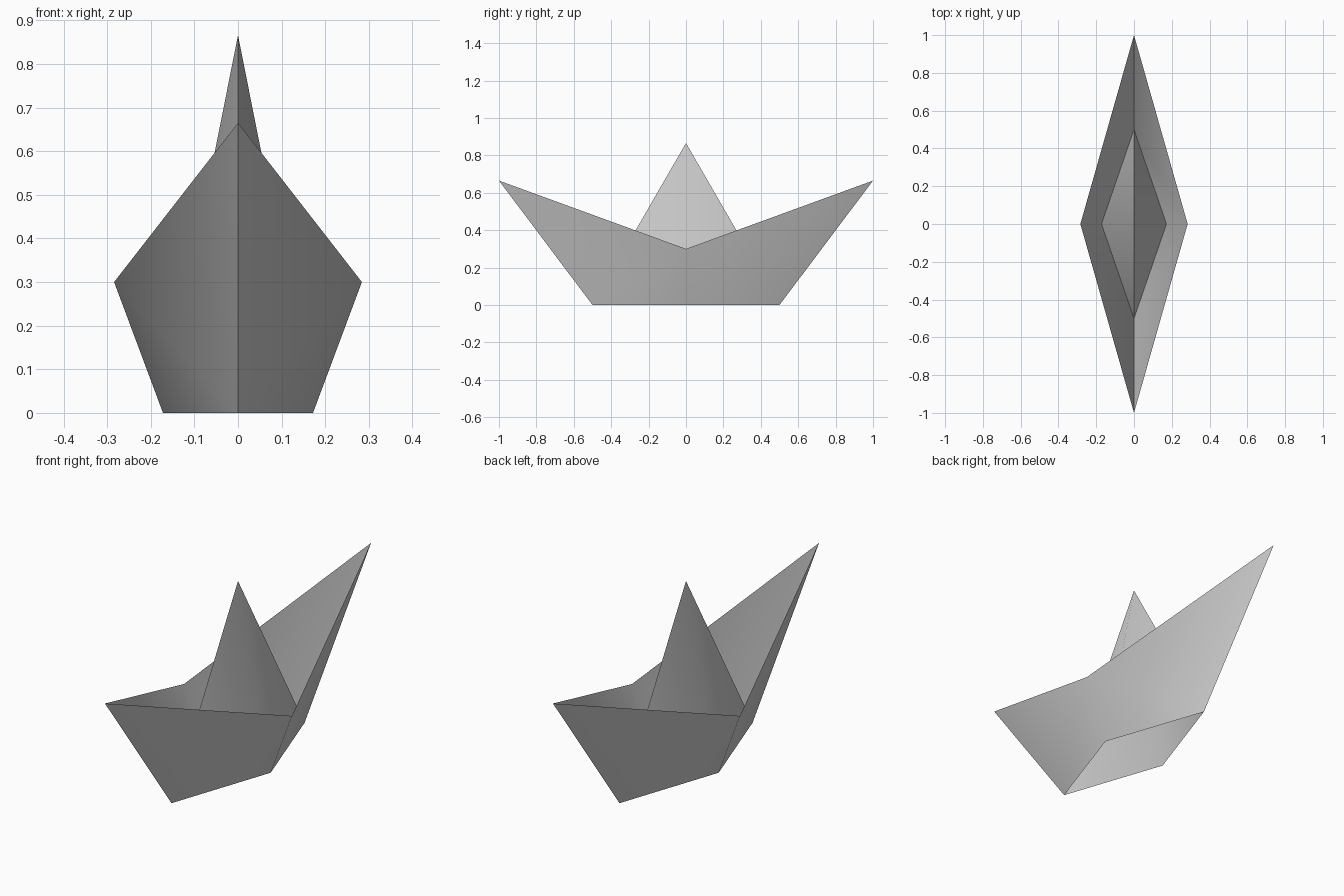
import bpy, math

if "Cube" in bpy.data.objects:
    bpy.data.objects.remove(bpy.data.objects["Cube"])

W, L = 0.172, 0.5              # half width and half length of the diamond base
BASE = [(W, 0, 0), (0, L, 0), (-W, 0, 0), (0, -L, 0)]


def folded_sheet(name, verts, faces):
    mesh = bpy.data.meshes.new(name)
    mesh.from_pydata(verts, [], faces)
    obj = bpy.data.objects.new(name, mesh)
    bpy.context.collection.objects.link(obj)
    bpy.ops.object.select_all(action='DESELECT')
    obj.select_set(True)
    bpy.context.view_layer.objects.active = obj
    # soft folds amidships, crisp folds at bow and stern
    bpy.ops.object.shade_smooth_by_angle(angle=math.radians(50))
    return obj


# Hull: four flared panels from the base diamond up to the rim, open below
rim = [(0.284, 0, 0.3), (0, 1, 0.665), (-0.284, 0, 0.3), (0, -1, 0.665)]
panels = []
for i in range(4):
    j = (i + 1) % 4
    side, tip = (i, j) if i % 2 == 0 else (j, i)
    lower = (side, tip, side + 4)
    upper = (tip, tip + 4, side + 4)
    panels += [lower, upper] if i % 2 == 0 else [lower[::-1], upper[::-1]]
folded_sheet("hull", BASE + rim, panels)

# Sail: hollow four-sided peak rising from the same base
folded_sheet("peak_sail", BASE + [(0, 0, 0.866)],
             [(i, (i + 1) % 4, 4) for i in range(4)])
